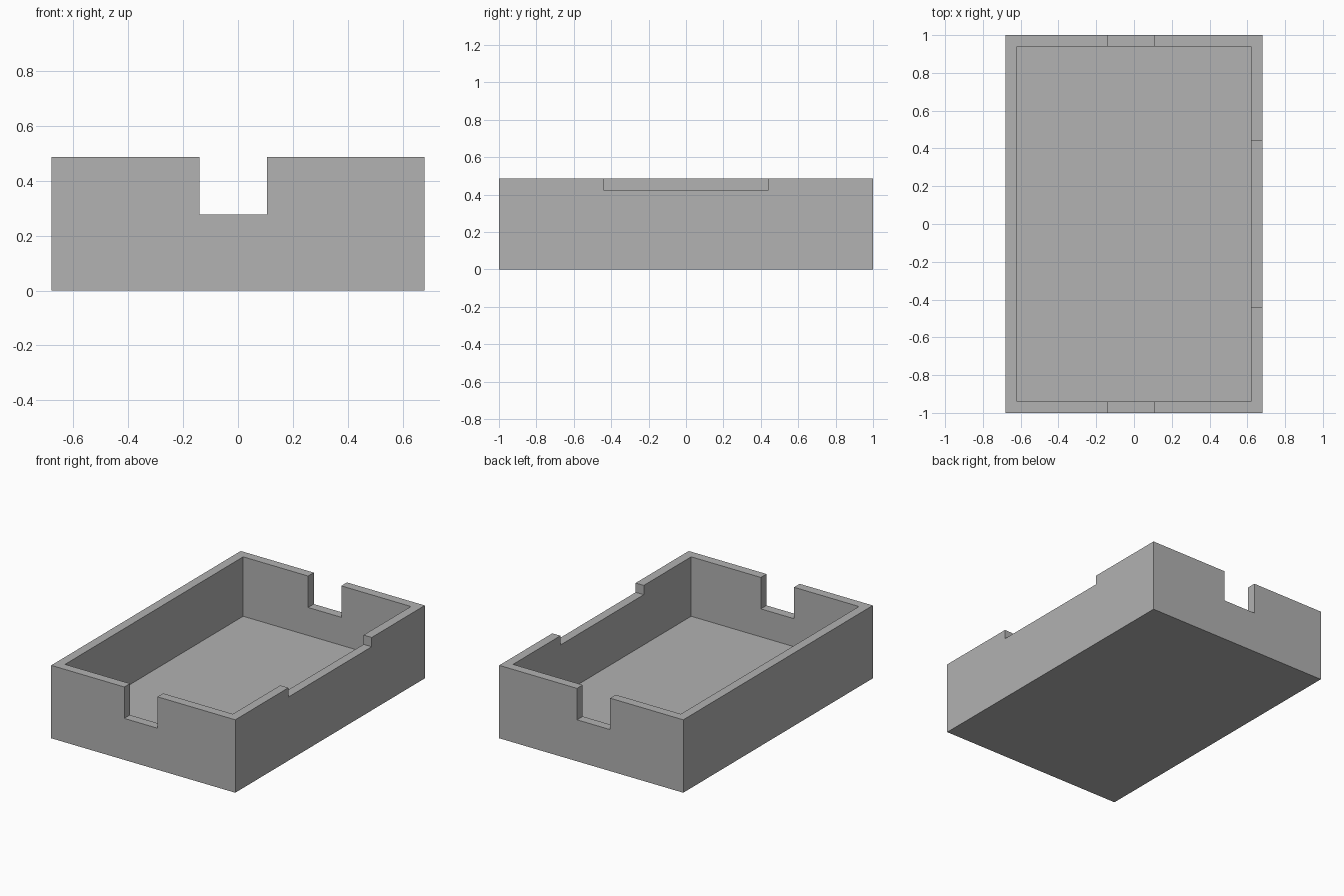
import bpy
from mathutils import Vector

default = bpy.data.objects.get("Cube")
if default:
    bpy.data.objects.remove(default, do_unlink=True)

HALF_X, HALF_Y, HEIGHT = 0.68, 1.0, 0.487
WALL, FLOOR = 0.06, 0.09
ABOVE = HEIGHT + 0.2

grey = bpy.data.materials.new("plain grey")
grey.use_nodes = True
colour = (0.445, 0.445, 0.445, 1)
grey.diffuse_color = colour
grey.node_tree.nodes["Principled BSDF"].inputs["Base Color"].default_value = colour


def box(name, low, high):
    """Axis-aligned box between two corners."""
    low, high = Vector(low), Vector(high)
    bpy.ops.mesh.primitive_cube_add(size=1)
    obj = bpy.context.object
    obj.name = name
    for v in obj.data.vertices:
        v.co = (low + high) / 2 + v.co * (high - low)
    obj.data.materials.append(grey)
    return obj


# Solid tray block
tray = box("tray", (-HALF_X, -HALF_Y, 0), (HALF_X, HALF_Y, HEIGHT))

cutters = [
    # Inner cavity
    box("cavity_cutter", (WALL - HALF_X, WALL - HALF_Y, FLOOR),
        (HALF_X - WALL, HALF_Y - WALL, ABOVE)),
    # Deep slot through both end walls
    box("end_slot_cutter", (-0.14, -HALF_Y - 0.2, 0.277),
        (0.105, HALF_Y + 0.2, ABOVE)),
    # Long shallow notch in the +x wall
    box("side_notch_cutter", (HALF_X - 0.2, -0.44, 0.425),
        (HALF_X + 0.2, 0.44, ABOVE)),
]

# Cut each opening and keep the cutters out of sight
for cutter in cutters:
    mod = tray.modifiers.new(cutter.name, "BOOLEAN")
    mod.operation = "DIFFERENCE"
    mod.solver = "EXACT"
    mod.object = cutter
    bpy.context.view_layer.objects.active = tray
    bpy.ops.object.modifier_apply(modifier=mod.name)
    bpy.data.objects.remove(cutter, do_unlink=True)
